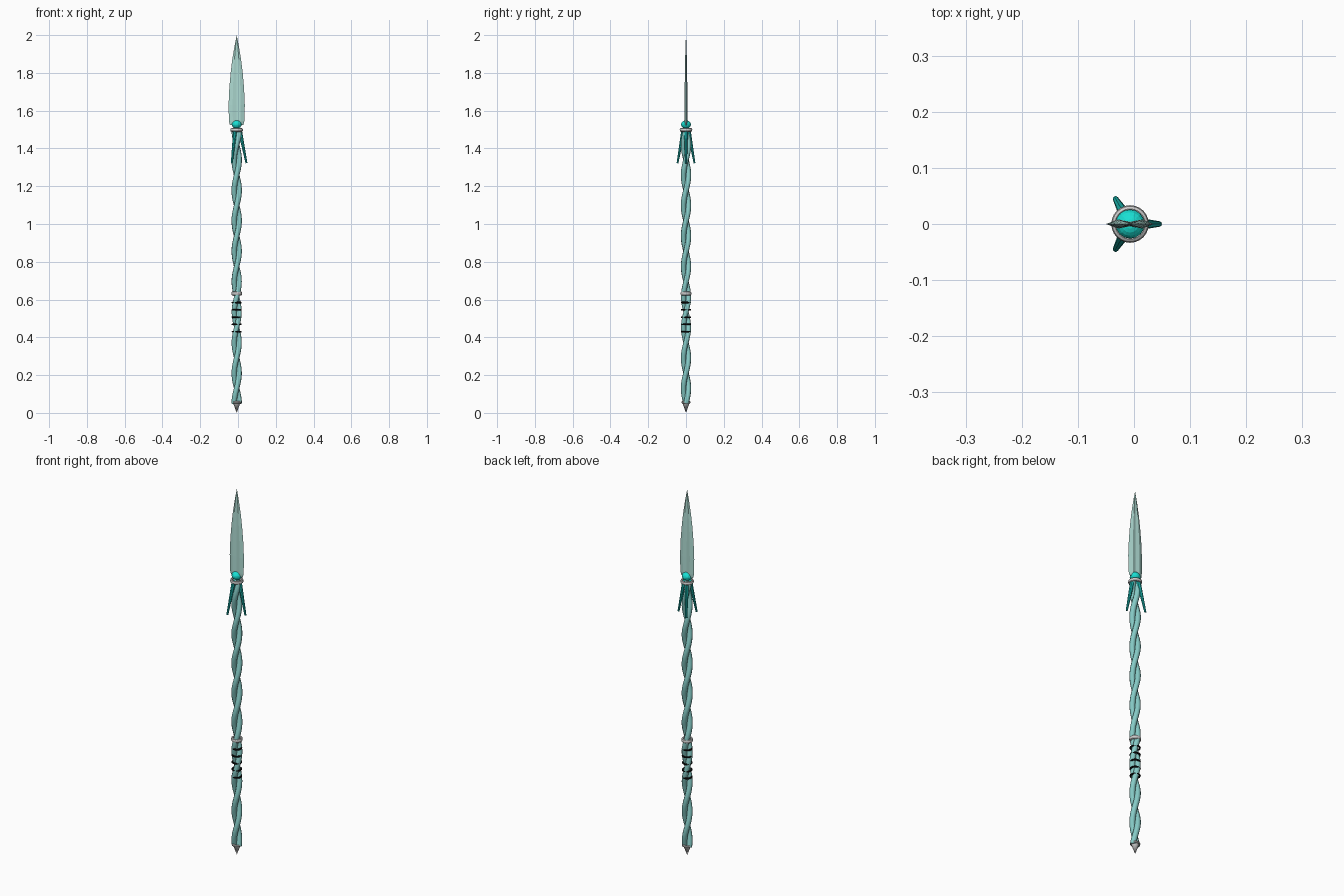
import bpy, bmesh
from math import cos, sin, pi
from mathutils import Vector

if "Cube" in bpy.data.objects:
    bpy.data.objects.remove(bpy.data.objects["Cube"])

CX = -0.007  # shaft axis; the prongs shift the bounding box sideways


def mat(name, rgb):
    m = bpy.data.materials.new(name)
    m.diffuse_color = (*rgb, 1)
    m.use_nodes = True
    m.node_tree.nodes["Principled BSDF"].inputs["Base Color"].default_value = m.diffuse_color
    return m


SHAFT = mat("pale_teal", (0.24, 0.60, 0.57))
BLADE = mat("pale_glass", (0.42, 0.70, 0.64))
GEM = mat("bright_teal", (0.01, 0.75, 0.66))
PRONG = mat("deep_teal", (0.01, 0.48, 0.44))
BLACK = mat("black_cord", (0.005, 0.005, 0.005))


def finish(name, material=None, smooth=False):
    ob = bpy.context.object
    ob.name = name
    if material:
        ob.data.materials.append(material)
    if smooth:
        bpy.ops.object.shade_smooth_by_angle()
    return ob


def ring(name, z, major, minor, material=None, squash=1.0, sides=24):
    bpy.ops.mesh.primitive_torus_add(location=(CX, 0, z), major_radius=major, minor_radius=minor,
                                     major_segments=sides, minor_segments=8)
    bpy.context.object.scale.z = squash
    return finish(name, material, True)


def tapered(name, a, b, r1, r2, sides, material=None, smooth=False):
    a, b = Vector(a), Vector(b)
    d = b - a
    bpy.ops.mesh.primitive_cone_add(vertices=sides, radius1=r1, radius2=r2, depth=d.length,
                                    location=(a + b) / 2, rotation=d.to_track_quat('Z', 'Y').to_euler())
    return finish(name, material, smooth)


# Shaft: two strands twisted around each other, 4.5 turns
Z0, Z1, TURNS, STEPS = 0.05, 1.50, 4.5, 108
for s in range(2):
    cu = bpy.data.curves.new("strand", 'CURVE')
    cu.dimensions = '3D'
    cu.bevel_depth = 0.0145
    cu.bevel_resolution = 2
    cu.use_fill_caps = True
    sp = cu.splines.new('POLY')
    sp.points.add(STEPS)
    for i, p in enumerate(sp.points):
        t = i / STEPS
        a = 2 * pi * TURNS * t + pi * s
        p.co = (CX + 0.013 * cos(a), 0.013 * sin(a), Z0 + (Z1 - Z0) * t, 1)
    ob = bpy.data.objects.new(f"shaft_strand_{s + 1}", cu)
    bpy.context.collection.objects.link(ob)
    cu.materials.append(SHAFT)

# Grip: collar and cord wraps
ring("grip_collar", 0.632, 0.023, 0.006, squash=1.8)
for i in range(5):
    ring(f"grip_cord_{i + 1}", 0.43 + i * 0.0385, 0.0225, 0.0045, BLACK)

# Foot: collar and spike
ring("foot_collar", 0.056, 0.019, 0.006)
tapered("foot_spike", (CX, 0, 0.052), (CX, 0, 0), 0.019, 0.0, 12, smooth=True)

# Head: collar, gem and three swept-back prongs
ring("head_collar", 1.498, 0.027, 0.0065, squash=1.5)
bpy.ops.mesh.primitive_uv_sphere_add(segments=16, ring_count=10, radius=0.026, location=(CX, 0, 1.527))
bpy.context.object.scale.z = 0.85
finish("gem", GEM)
for i in range(3):
    a = 2 * pi * i / 3
    tapered(f"prong_{i + 1}", (CX + 0.016 * cos(a), 0.016 * sin(a), 1.50),
            (CX + 0.052 * cos(a), 0.052 * sin(a), 1.322), 0.011, 0.005, 8, PRONG)

# Blade: hollow-centred section lofted to a point (z, half width, half thickness)
LEVELS = [(1.525, 0.036, 0.007), (1.545, 0.041, 0.008), (1.63, 0.043, 0.008), (1.72, 0.039, 0.007),
          (1.80, 0.032, 0.006), (1.87, 0.0235, 0.0045), (1.94, 0.012, 0.003)]
bm = bmesh.new()
loops = []
for z, w, t in LEVELS:
    section = [(w, 0), (w * 0.5, t), (0, t * 0.5), (-w * 0.5, t),
               (-w, 0), (-w * 0.5, -t), (0, -t * 0.5), (w * 0.5, -t)]
    loops.append([bm.verts.new((CX + x, y, z)) for x, y in section])
for lo, hi in zip(loops, loops[1:]):
    for k in range(8):
        n = (k + 1) % 8
        bm.faces.new((lo[k], lo[n], hi[n], hi[k]))
tip = bm.verts.new((CX, 0, 2.0))
for k in range(8):
    bm.faces.new((loops[-1][k], loops[-1][(k + 1) % 8], tip))
bm.faces.new(loops[0][::-1])
bmesh.ops.recalc_face_normals(bm, faces=bm.faces)
me = bpy.data.meshes.new("blade")
bm.to_mesh(me)
bm.free()
me.materials.append(BLADE)
bpy.context.collection.objects.link(bpy.data.objects.new("blade", me))
